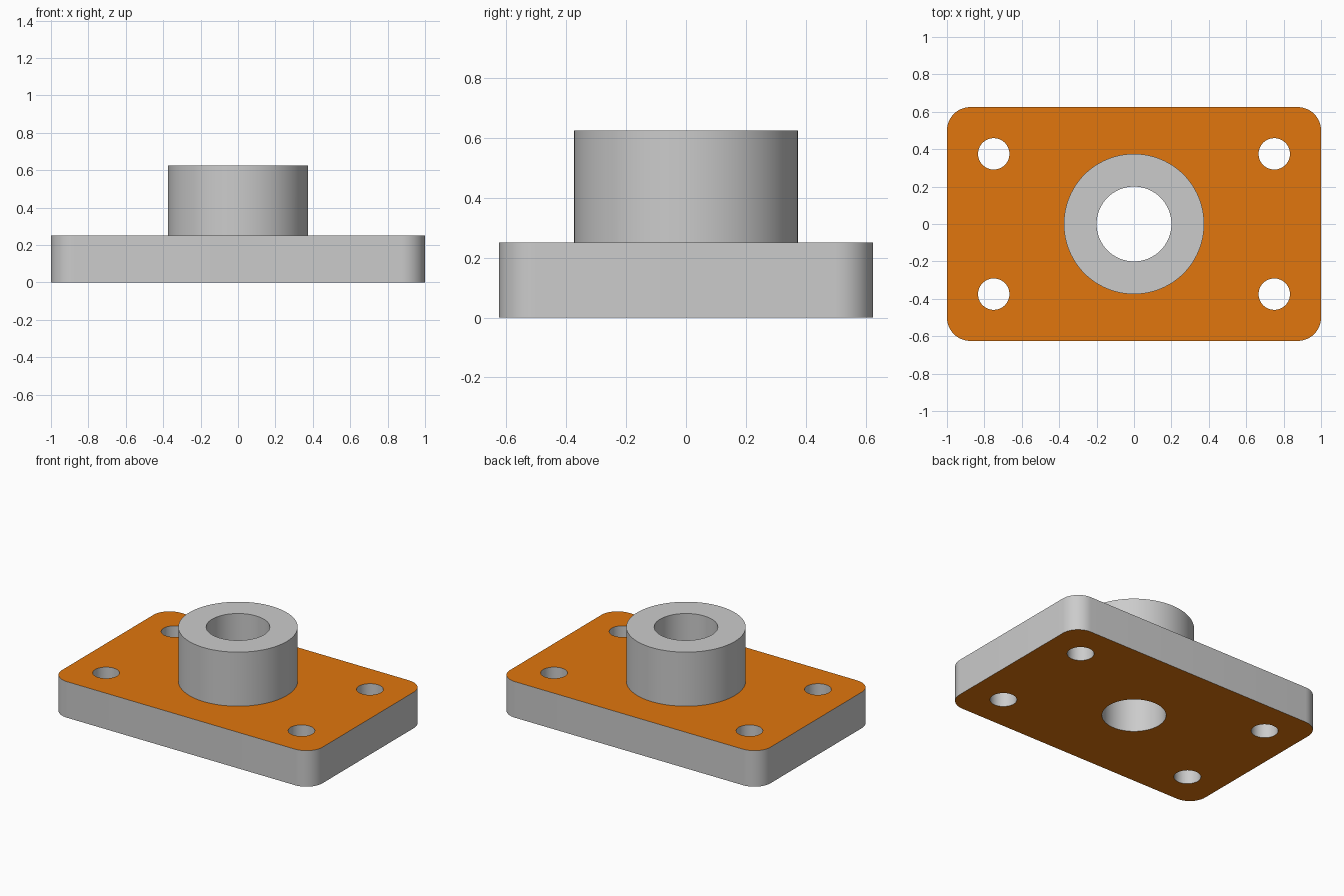
import bpy
import bmesh
from math import cos, sin, pi, radians

if "Cube" in bpy.data.objects:
    bpy.data.objects.remove(bpy.data.objects["Cube"])

PLATE_TOP, BOSS_TOP = 0.25, 0.625


def prism(name, outline, z0, z1):
    """Extrude a closed outline from z0 to z1."""
    bm = bmesh.new()
    face = bm.faces.new([bm.verts.new((x, y, z0)) for x, y in outline])
    top = bmesh.ops.extrude_face_region(bm, geom=[face])["geom"]
    for v in top:
        if isinstance(v, bmesh.types.BMVert):
            v.co.z = z1
    bmesh.ops.recalc_face_normals(bm, faces=bm.faces)
    mesh = bpy.data.meshes.new(name)
    bm.to_mesh(mesh)
    bm.free()
    obj = bpy.data.objects.new(name, mesh)
    bpy.context.collection.objects.link(obj)
    return obj


def circle(x, y, r, n):
    return [(x + r * cos(2 * pi * i / n), y + r * sin(2 * pi * i / n)) for i in range(n)]


def rounded_rect(hx, hy, r, steps=12):
    pts = []
    for k, (sx, sy) in enumerate([(1, 1), (-1, 1), (-1, -1), (1, -1)]):
        for i in range(steps + 1):
            a = (k + i / steps) * pi / 2
            pts.append((sx * (hx - r) + r * cos(a), sy * (hy - r) + r * sin(a)))
    return pts


def combine(target, tool, operation):
    """Apply a boolean and discard the tool object."""
    tool.hide_render = True
    mod = target.modifiers.new("boolean", 'BOOLEAN')
    mod.operation, mod.object, mod.solver = operation, tool, 'EXACT'
    bpy.context.view_layer.objects.active = target
    bpy.ops.object.modifier_apply(modifier=mod.name)
    bpy.data.objects.remove(tool)


# Base plate with rounded corners, joined to the round boss
body = prism("flanged_plate", rounded_rect(1.0, 0.625, 0.125), 0, PLATE_TOP)
combine(body, prism("boss", circle(0, 0, 0.375, 96), 0.1, BOSS_TOP), 'UNION')

# Central bore and four bolt holes
combine(body, prism("bore_cutter", circle(0, 0, 0.2, 72), -0.2, 1), 'DIFFERENCE')
for sx in (-1, 1):
    for sy in (-1, 1):
        hole = prism("hole_cutter", circle(sx * 0.75, sy * 0.375, 0.084, 48), -0.2, 1)
        combine(body, hole, 'DIFFERENCE')

# Orange top and bottom faces of the plate, everything else plain grey
orange = bpy.data.materials.new("orange")
orange.diffuse_color = (0.75, 0.18, 0.004, 1)
orange.use_nodes = True
orange.node_tree.nodes["Principled BSDF"].inputs["Base Color"].default_value = orange.diffuse_color
mesh = body.data
mesh.materials.clear()
mesh.materials.append(None)
mesh.materials.append(orange)
for p in mesh.polygons:
    flat = abs(p.normal.z) > 0.9
    p.material_index = 1 if flat and p.center.z < PLATE_TOP + 0.01 else 0

# Smooth curved walls, sharp rims
bpy.ops.object.select_all(action='DESELECT')
body.select_set(True)
bpy.context.view_layer.objects.active = body
bpy.ops.object.shade_smooth_by_angle(angle=radians(30))
